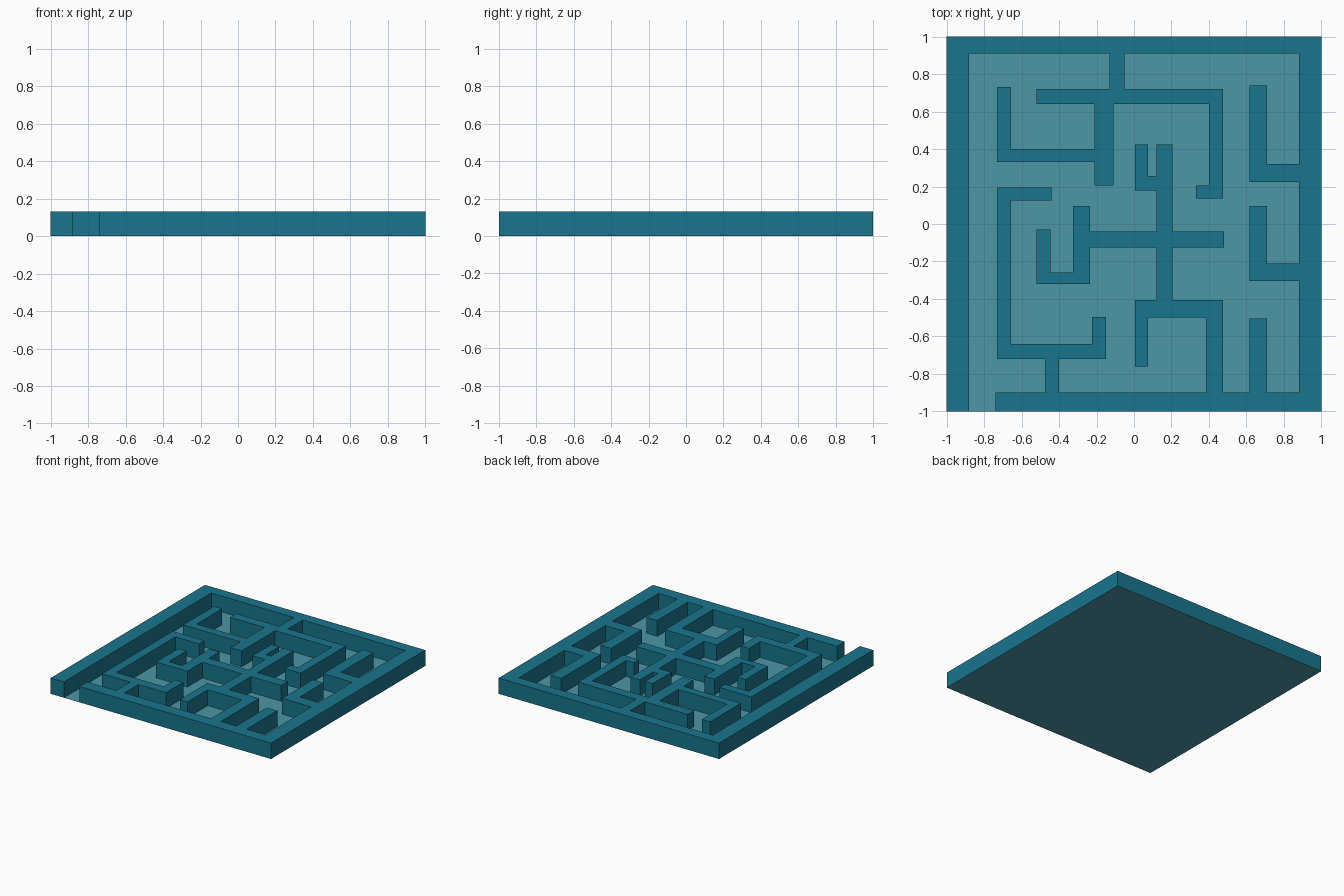
import bpy, bmesh, math

if "Cube" in bpy.data.objects:
    bpy.data.objects.remove(bpy.data.objects["Cube"])

HEIGHT = 0.13


def material(name, color):
    mat = bpy.data.materials.new(name)
    mat.diffuse_color = color
    mat.use_nodes = True
    mat.node_tree.nodes["Principled BSDF"].inputs["Base Color"].default_value = mat.diffuse_color
    return mat


def make_object(name, bm, mat):
    mesh = bpy.data.meshes.new(name)
    bm.to_mesh(mesh)
    bm.free()
    mesh.materials.append(mat)
    obj = bpy.data.objects.new(name, mesh)
    bpy.context.collection.objects.link(obj)
    return obj


def wall_block(name, rects, mat):
    """Union of plan rectangles (x0, x1, y0, y1), raised to HEIGHT."""
    xs = sorted({v for r in rects for v in r[:2]})
    ys = sorted({v for r in rects for v in r[2:]})
    bm = bmesh.new()
    grid = {}

    def vert(i, j):
        if (i, j) not in grid:
            grid[i, j] = bm.verts.new((xs[i], ys[j], HEIGHT))
        return grid[i, j]

    for i in range(len(xs) - 1):
        for j in range(len(ys) - 1):
            cx, cy = (xs[i] + xs[i + 1]) / 2, (ys[j] + ys[j + 1]) / 2
            if any(a < cx < b and c < cy < d for a, b, c, d in rects):
                bm.faces.new((vert(i, j), vert(i + 1, j),
                              vert(i + 1, j + 1), vert(i, j + 1)))
    bmesh.ops.dissolve_limit(bm, angle_limit=math.radians(1),
                             verts=bm.verts[:], edges=bm.edges[:])
    rim = [e for e in bm.edges if e.is_boundary]
    ext = bmesh.ops.extrude_edge_only(bm, edges=rim)
    for v in ext["geom"]:
        if isinstance(v, bmesh.types.BMVert):
            v.co.z = 0
    bm.normal_update()
    bmesh.ops.recalc_face_normals(bm, faces=bm.faces[:])
    bm.normal_update()
    top = max(bm.faces, key=lambda f: f.calc_center_median().z)
    if top.normal.z < 0:
        bmesh.ops.reverse_faces(bm, faces=bm.faces[:])
    return make_object(name, bm, mat)


# Outer frame with the entrance gap at front left
frame = [(-1, -.88, -1, 1), (-1, 1, .91, 1), (.88, 1, -1, 1), (-.74, 1, -1, -.9)]

# Walls hanging from the back
back = [(-.13, -.05, .72, .91), (-.52, .475, .64, .72), (-.21, -.11, .205, .64),
        (-.73, -.21, .33, .4), (-.73, -.655, .33, .73),
        (.4, .475, .135, .72), (.33, .475, .135, .205)]

# Central cross with its hooks, joined to the front
centre = [(.005, .075, .18, .425), (.005, .12, .18, .255), (.12, .205, -.405, .425),
          (-.235, .48, -.125, -.04), (-.325, -.235, -.32, .095),
          (-.52, -.235, -.32, -.26), (-.52, -.445, -.32, -.03),
          (.005, .475, -.5, -.405), (.005, .075, -.76, -.405), (.385, .475, -.9, -.405)]

# Left wall joined to the front
left = [(-.73, -.44, .125, .195), (-.73, -.655, -.72, .195), (-.73, -.15, -.72, -.64),
        (-.225, -.15, -.72, -.495), (-.475, -.4, -.9, -.72)]

# Stubs on the right
right = [(.615, .71, .225, .74), (.615, .88, .225, .32),
         (.615, .71, -.305, .095), (.615, .88, -.305, -.21),
         (.615, .71, -.9, -.505)]

wall_mat = material("wall_teal", (0.009, 0.178, 0.266, 1))
floor_mat = material("floor_light_teal", (0.074, 0.305, 0.381, 1))

wall_block("maze_walls", frame + back + centre + left + right, wall_mat)

# Flat floor sheet
bm = bmesh.new()
bmesh.ops.create_grid(bm, x_segments=1, y_segments=1, size=1)
make_object("maze_floor", bm, floor_mat)
